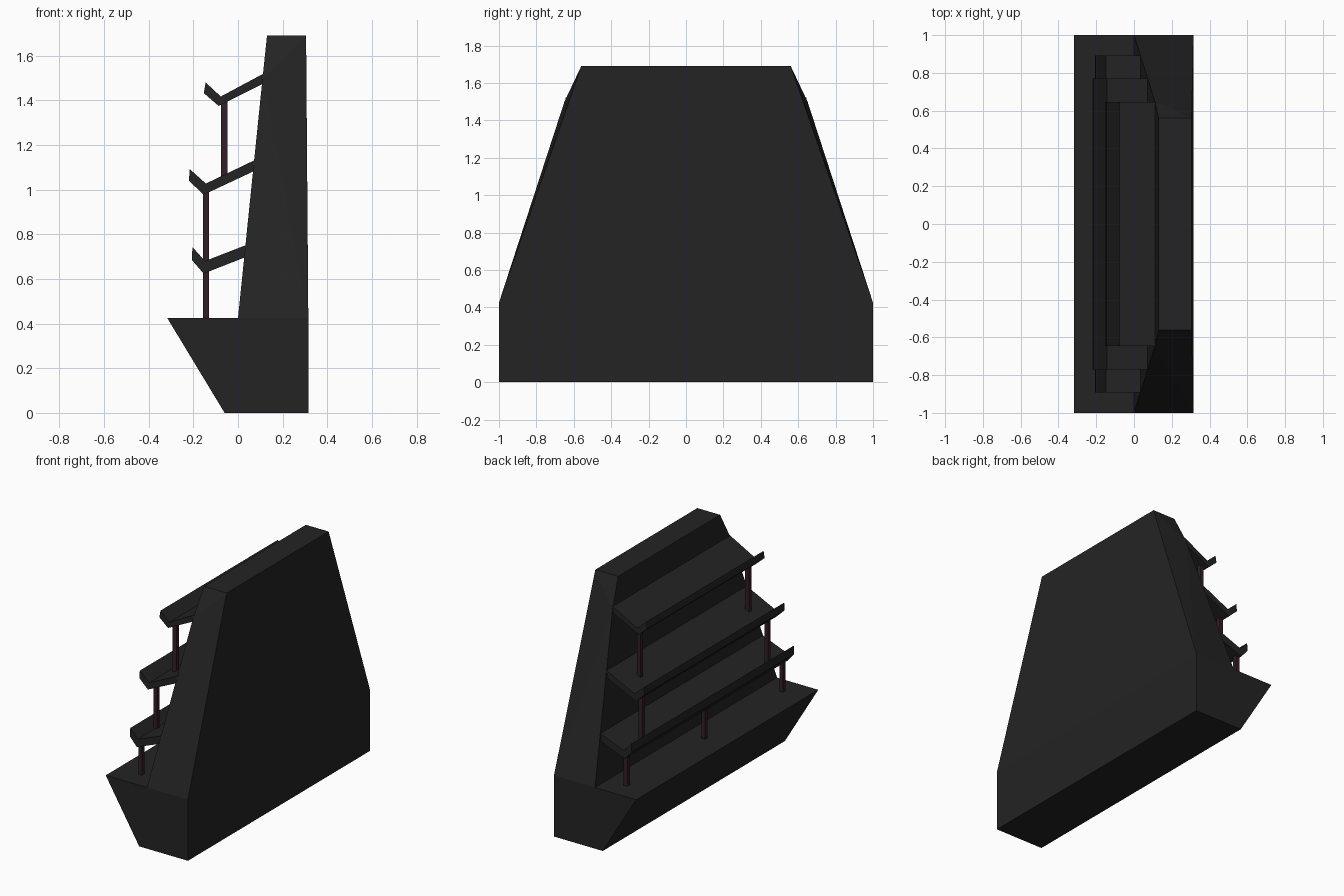
import bpy, bmesh

cube = bpy.data.objects.get("Cube")
if cube:
    bpy.data.objects.remove(cube, do_unlink=True)


def material(name, rgb):
    m = bpy.data.materials.new(name)
    m.use_nodes = True
    colour = (*rgb, 1.0)
    m.diffuse_color = colour
    bsdf = next(n for n in m.node_tree.nodes if n.type == 'BSDF_PRINCIPLED')
    bsdf.inputs["Base Color"].default_value = colour
    bsdf.inputs["Roughness"].default_value = 0.8
    return m


charcoal = material("charcoal", (0.017, 0.017, 0.017))
plum = material("dark plum", (0.032, 0.014, 0.021))


def symmetric_solid(name, outline, caps, mat):
    """Join an outline of (x, y, z) to its mirror image in y, closing both ends."""
    bm = bmesh.new()
    left = [bm.verts.new(p) for p in outline]
    right = [bm.verts.new((x, -y, z)) for x, y, z in outline]
    n = len(outline)
    for i in range(n):
        j = (i + 1) % n
        bm.faces.new((left[i], left[j], right[j], right[i]))
    for cap in caps:
        bm.faces.new([left[i] for i in cap])
        bm.faces.new([right[i] for i in reversed(cap)])
    bmesh.ops.recalc_face_normals(bm, faces=bm.faces)
    mesh = bpy.data.meshes.new(name)
    bm.to_mesh(mesh)
    bm.free()
    mesh.materials.append(mat)
    obj = bpy.data.objects.new(name, mesh)
    bpy.context.collection.objects.link(obj)
    return obj


# Stand: overhanging plinth with a tall tapering back panel
stand = [(-0.06, 1, 0), (0.315, 1, 0), (0.315, 1, 0.425), (0.305, 0.56, 1.69),
         (0.13, 0.56, 1.69), (0.11, 0.65, 1.5), (0, 1, 0.425), (-0.317, 1, 0.425)]
symmetric_solid("stand", stand,
                [(0, 1, 2, 6, 7), (2, 5, 6), (2, 3, 5), (3, 4, 5)], charcoal)

# Sloping shelves with an upturned lip: half length and (x, z) section
shelves = {
    "lower_shelf": (0.892, [(-0.204, 0.743), (-0.207, 0.685), (-0.154, 0.624),
                            (0.035, 0.698), (0.042, 0.754), (-0.148, 0.68)]),
    "middle_shelf": (0.77, [(-0.216, 1.092), (-0.22, 1.04), (-0.154, 0.977),
                            (0.072, 1.083), (0.083, 1.136), (-0.144, 1.027)]),
    "upper_shelf": (0.645, [(-0.145, 1.48), (-0.153, 1.432), (-0.087, 1.375),
                            (0.107, 1.472), (0.117, 1.521), (-0.077, 1.417)]),
}
for name, (half, section) in shelves.items():
    symmetric_solid(name, [(x, half, z) for x, z in section],
                    [(0, 1, 2, 5), (2, 3, 4, 5)], charcoal)


# Square posts under the shelves
def post(name, x, y, z0, z1, width=0.028):
    bpy.ops.mesh.primitive_cube_add(size=1, location=(x, y, (z0 + z1) / 2))
    obj = bpy.context.object
    obj.name = name
    obj.scale = (width, width, z1 - z0)
    obj.data.materials.append(plum)


for side, s in (("left", 1), ("right", -1)):
    post(f"lower_post_{side}", -0.143, 0.855 * s, 0.42, 0.65)
    post(f"middle_post_{side}", -0.143, 0.69 * s, 0.66, 1.0)
    post(f"upper_post_{side}", -0.062, 0.595 * s, 1.05, 1.4)
post("lower_post_centre", -0.143, 0, 0.42, 0.65)
